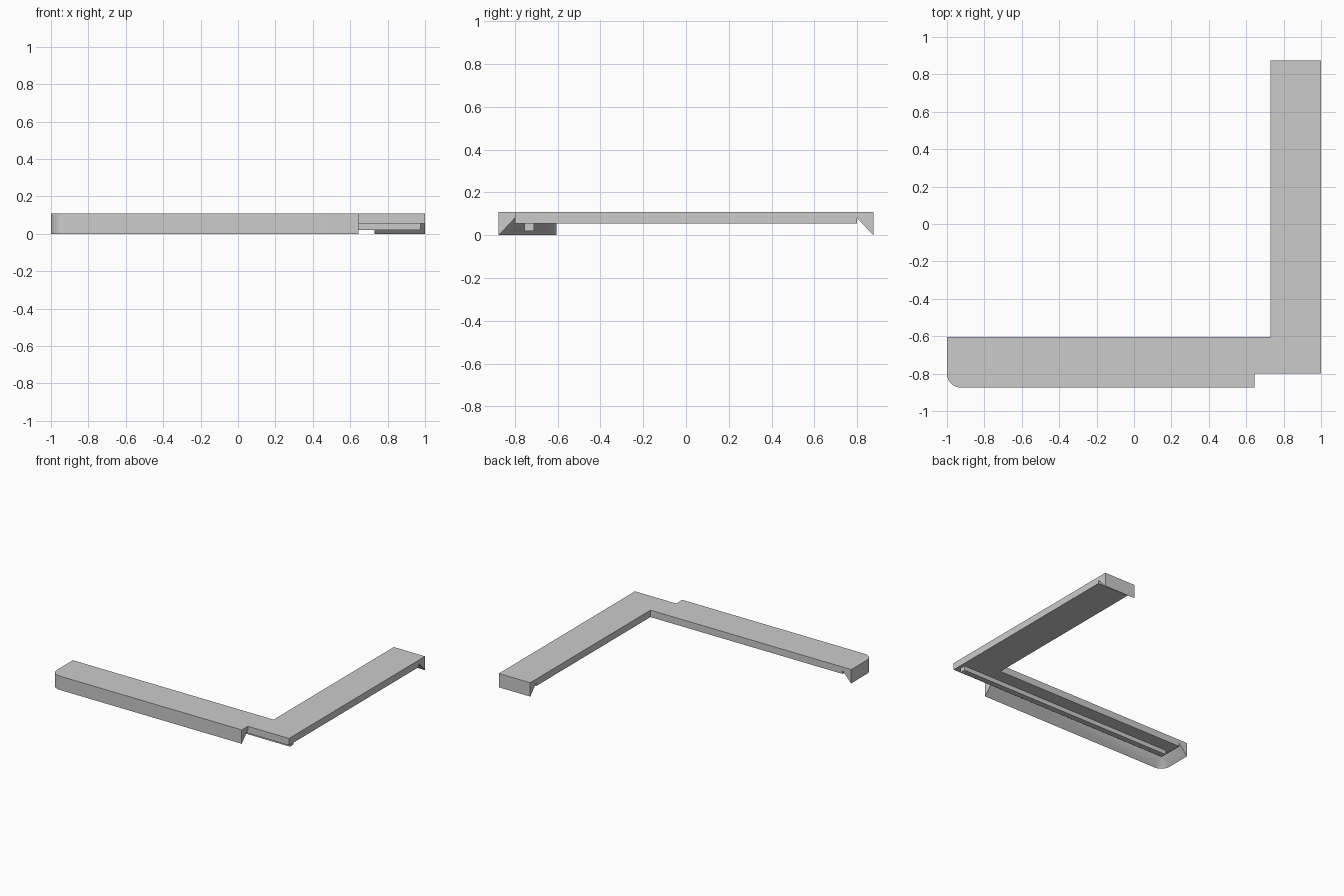
import bpy, bmesh, math

if "Cube" in bpy.data.objects:
    bpy.data.objects.remove(bpy.data.objects["Cube"])

TOP, GROOVE, UNDER = 0.108, 0.08, 0.054   # heights of top, groove roof, slab underside
LIP = 0.075                               # depth of the wedge lip

grey = bpy.data.materials.new("grey")
grey.diffuse_color = (0.6, 0.6, 0.6, 1)
grey.use_nodes = True
grey.node_tree.nodes["Principled BSDF"].inputs["Base Color"].default_value = grey.diffuse_color


def finish(name, bm):
    bmesh.ops.remove_doubles(bm, verts=bm.verts, dist=1e-4)
    bmesh.ops.recalc_face_normals(bm, faces=bm.faces)
    mesh = bpy.data.meshes.new(name)
    bm.to_mesh(mesh)
    bm.free()
    obj = bpy.data.objects.new(name, mesh)
    bpy.context.collection.objects.link(obj)
    mesh.materials.append(grey)
    return obj


def face(bm, pts):
    # drop repeated neighbours so the rounded corner closes to a point
    clean = [p for i, p in enumerate(pts) if p != pts[i - 1]]
    if len(clean) > 2:
        bm.faces.new([bm.verts.new(p) for p in clean])


def lip(bm, sections):
    # wedge lip swept through (outer, inner) plan points, open on its inner side
    rings = [[(*i, GROOVE), (*o, 0), (*o, TOP), (*i, TOP)] for o, i in sections]
    for a, b in zip(rings, rings[1:]):
        for k in range(3):
            face(bm, [a[k], a[k + 1], b[k + 1], b[k]])
    face(bm, rings[0])
    face(bm, rings[-1])


# L-shaped slab: each corner is followed by whether its next edge carries a lip
outline = [((0.645, -0.8), False), ((1, -0.8), False), ((1, 0.8), True),
           ((0.73, 0.8), False), ((0.73, -0.605), False),
           ((-0.925, -0.605), True), ((-0.925, -0.8), True)]
bm = bmesh.new()
for z in (UNDER, TOP):
    face(bm, [(*p, z) for p, _ in outline])
for n, (p, joined) in enumerate(outline):
    q = outline[(n + 1) % len(outline)][0]
    bands = [(UNDER, GROOVE)] + ([] if joined else [(GROOVE, TOP)])
    for lo, hi in bands:
        face(bm, [(*p, lo), (*q, lo), (*q, hi), (*p, hi)])

# front and left lip with a rounded corner
corner = (-0.925, -0.8)
arc = []
for s in range(9):
    a = math.radians(270 - 90 * s / 8)
    arc.append(((corner[0] + LIP * math.cos(a), corner[1] + LIP * math.sin(a)), corner))
lip(bm, [((0.645, -0.875), (0.645, -0.8))] + arc + [((-1, -0.605), (-0.925, -0.605))])

# back lip
lip(bm, [((1, 0.875), (1, 0.8)), ((0.73, 0.875), (0.73, 0.8))])
trim = finish("corner_trim", bm)
bpy.context.view_layer.objects.active = trim
trim.select_set(True)
bpy.ops.object.shade_smooth_by_angle(angle=math.radians(30))

# locating rib under the front arm
bm = bmesh.new()
bmesh.ops.create_cube(bm, size=1)
for v in bm.verts:
    v.co = (0.0425 + v.co.x * 1.865, -0.732 + v.co.y * 0.045, 0.037 + v.co.z * 0.034)
finish("underside_rib", bm)
